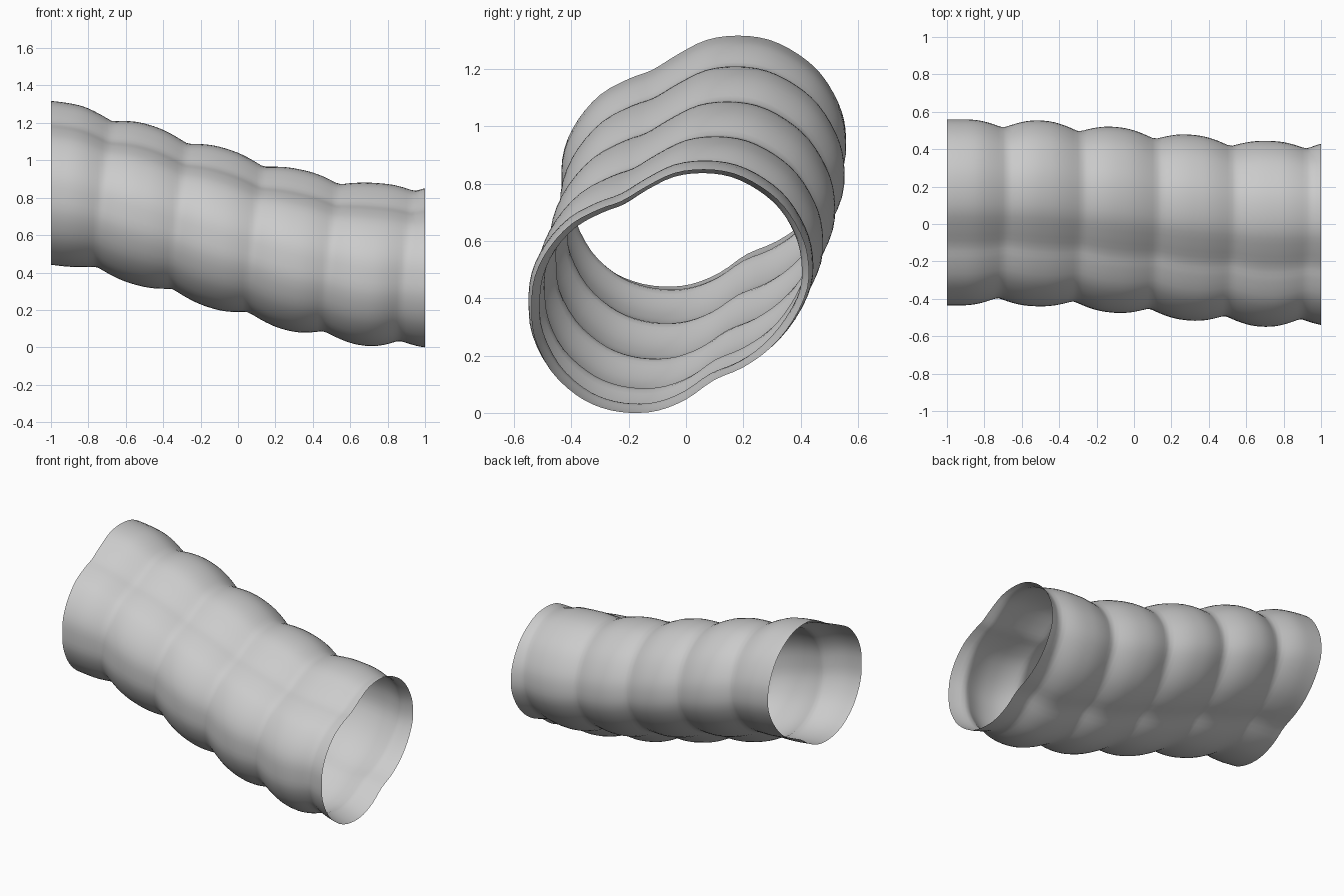
import bpy, bmesh, math
from mathutils import Vector

if "Cube" in bpy.data.objects:
    bpy.data.objects.remove(bpy.data.objects["Cube"])

# Lopsided cross-section (y, z) of the tube, clockwise from the top
SECTION = [(.12, .438), (.23, .423), (.33, .373), (.41, .303), (.47, .203), (.495, .11),
           (.49, 0), (.435, -.115), (.355, -.21), (.255, -.28), (.15, -.325), (.055, -.39),
           (-.045, -.43), (-.145, -.438), (-.245, -.42), (-.335, -.375), (-.425, -.29),
           (-.485, -.17), (-.497, -.06), (-.487, .043), (-.44, .143), (-.36, .233),
           (-.26, .288), (-.18, .318), (-.09, .373), (.01, .423)]
# Centre line of the tube: x, y, z
PATH = [(-1.2, .062, .90), (-1, .062, .878), (-.9, .062, .872), (-.5, .058, .76), (-.1, .022, .635),
        (.28, -.018, .523), (.7, -.055, .44), (.92, -.052, .435), (1.2, -.05, .433)]
SUB, RINGS = 3, 80
PITCH, FIRST = 0.405, -0.715


def lerp_path(x):
    for a, b in zip(PATH, PATH[1:]):
        if x <= b[0]:
            t = (x - a[0]) / (b[0] - a[0])
            return Vector((a[1] + (b[1] - a[1]) * t, a[2] + (b[2] - a[2]) * t))
    return Vector(PATH[-1][1:])


def centre(x):
    # smoothed centre line
    return sum((lerp_path(x + d * 0.04) for d in (-2, -1, 0, 1, 2)), Vector((0, 0))) / 5


def smooth_loop(pts):
    # closed Catmull-Rom resampling of the section
    out, n = [], len(pts)
    for i in range(n):
        p0, p1, p2, p3 = (Vector(pts[(i + k) % n]) for k in (-1, 0, 1, 2))
        for s in range(SUB):
            t = s / SUB
            out.append(0.5 * (2 * p1 + (p2 - p0) * t + (2 * p0 - 5 * p1 + 4 * p2 - p3) * t * t
                              + (3 * p1 - p0 - 3 * p2 + p3) * t ** 3))
    return out


def bulge(x, p):
    # rounded swellings with tight valleys; the valleys lean with the slope
    shift = 0.09 * p.y + 0.02 * p.x
    phase = (x - FIRST - shift) / PITCH
    if phase < -0.5:
        return 1.0
    s = math.sqrt(math.sin(math.pi * phase) ** 2 + 0.006)
    return 1 - 0.09 * max(0, 1 - s) ** 1.15


# Ribbed open tube
bm = bmesh.new()
loop = smooth_loop(SECTION)
rings = []
for i in range(RINGS + 1):
    x = -1 + 2 * i / RINGS
    c = centre(x)
    ring = []
    for p in loop:
        q = c + p * bulge(x, p)
        ring.append(bm.verts.new((x, q.x, max(q.y, 0))))
    rings.append(ring)
n = len(loop)
for a, b in zip(rings, rings[1:]):
    for j in range(n):
        k = (j + 1) % n
        bm.faces.new((a[j], a[k], b[k], b[j]))
bm.faces.ensure_lookup_table()
bm.normal_update()
# make the normals point outwards
f = bm.faces[0]
m = f.calc_center_median()
c = centre(m.x)
if f.normal.dot(m - Vector((m.x, c.x, c.y))) < 0:
    bmesh.ops.reverse_faces(bm, faces=bm.faces[:])
for f in bm.faces:
    f.smooth = True
mesh = bpy.data.meshes.new("ribbed_tube")
bm.to_mesh(mesh)
bm.free()

grey = bpy.data.materials.new("light grey")
grey.diffuse_color = (0.6, 0.6, 0.6, 1)
grey.use_nodes = True
grey.node_tree.nodes["Principled BSDF"].inputs["Base Color"].default_value = grey.diffuse_color
mesh.materials.append(grey)
tube = bpy.data.objects.new("ribbed_tube", mesh)
bpy.context.collection.objects.link(tube)
